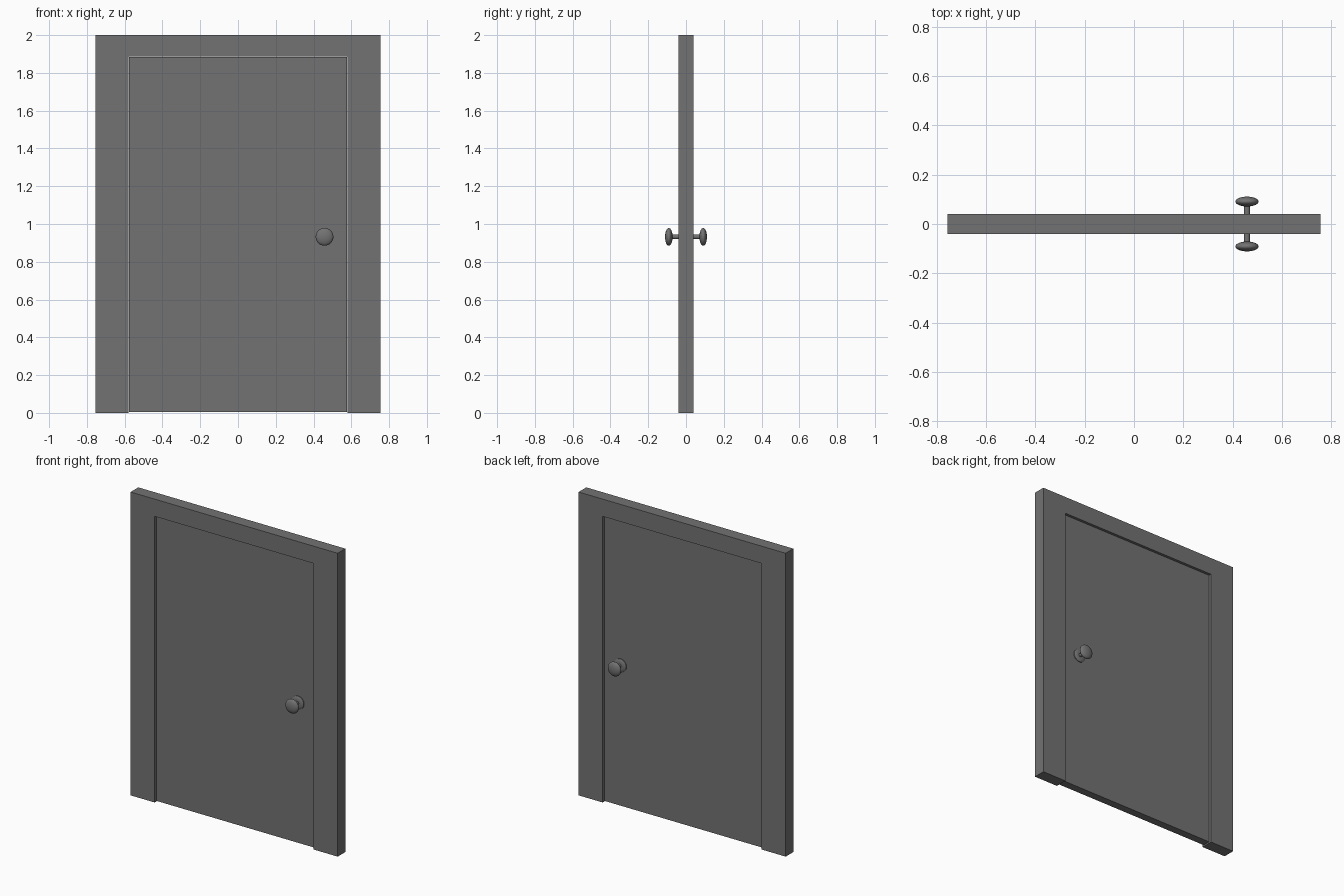
import bpy, bmesh, math
from mathutils import Vector

if "Cube" in bpy.data.objects:
    bpy.data.objects.remove(bpy.data.objects["Cube"])

grey = bpy.data.materials.new("dark grey")
grey.diffuse_color = (0.17, 0.17, 0.17, 1)
grey.use_nodes = True
grey.node_tree.nodes["Principled BSDF"].inputs["Base Color"].default_value = grey.diffuse_color

HALF_W, HEIGHT, HALF_T = 0.755, 2.0, 0.04      # frame outside
OPEN_W, OPEN_H = 0.58, 1.886                   # frame opening
DOOR_T = 0.026                                 # half thickness of the leaf
KNOB_X, KNOB_Z = 0.458, 0.932


def make_object(name, bm):
    bmesh.ops.recalc_face_normals(bm, faces=bm.faces)
    mesh = bpy.data.meshes.new(name)
    bm.to_mesh(mesh)
    bm.free()
    mesh.materials.append(grey)
    obj = bpy.data.objects.new(name, mesh)
    bpy.context.collection.objects.link(obj)
    return obj


def slab(name, outline, half_t):
    """Upright slab: an x-z outline extruded along y."""
    bm = bmesh.new()
    face = bm.faces.new([bm.verts.new((x, -half_t, z)) for x, z in outline])
    ext = bmesh.ops.extrude_face_region(bm, geom=[face])
    verts = [v for v in ext["geom"] if isinstance(v, bmesh.types.BMVert)]
    bmesh.ops.translate(bm, verts=verts, vec=(0, 2 * half_t, 0))
    return make_object(name, bm)


def lathe(name, profile, side, steps=32):
    """Turn (radius, distance) points about the knob axis, on one side."""
    bm = bmesh.new()
    verts = [bm.verts.new((KNOB_X + r, side * d, KNOB_Z)) for r, d in profile]
    edges = [bm.edges.new(pair) for pair in zip(verts, verts[1:])]
    bmesh.ops.spin(bm, geom=verts + edges, cent=(KNOB_X, 0, KNOB_Z),
                   axis=(0, 1, 0), angle=math.tau, steps=steps)
    bmesh.ops.remove_doubles(bm, verts=bm.verts, dist=1e-5)
    obj = make_object(name, bm)
    bpy.ops.object.select_all(action='DESELECT')
    obj.select_set(True)
    bpy.context.view_layer.objects.active = obj
    bpy.ops.object.shade_smooth_by_angle(angle=math.radians(35))


# Frame: two posts and a lintel in one piece
slab("door_frame", [(-HALF_W, 0), (-OPEN_W, 0), (-OPEN_W, OPEN_H), (OPEN_W, OPEN_H),
                    (OPEN_W, 0), (HALF_W, 0), (HALF_W, HEIGHT), (-HALF_W, HEIGHT)], HALF_T)

# Door leaf, slightly recessed with a thin gap all round
w, top, bottom = OPEN_W - 0.003, OPEN_H - 0.003, 0.006
slab("door_leaf", [(-w, bottom), (w, bottom), (w, top), (-w, top)], DOOR_T)

# Rosette, stem and flattened round knob on both sides
ball = [(0.047 * math.sin(a), 0.091 - 0.02 * math.cos(a))
        for a in (math.pi * i / 16 for i in range(17))]
for label, side in (("front", -1), ("back", 1)):
    lathe(label + "_rosette", [(0.043, DOOR_T - 0.002), (0.043, 0.031), (0.036, 0.036),
                               (0.022, 0.038), (0, 0.038)], side)
    lathe(label + "_stem", [(0.012, 0.03), (0.012, 0.08)], side)
    lathe(label + "_knob", ball, side)
